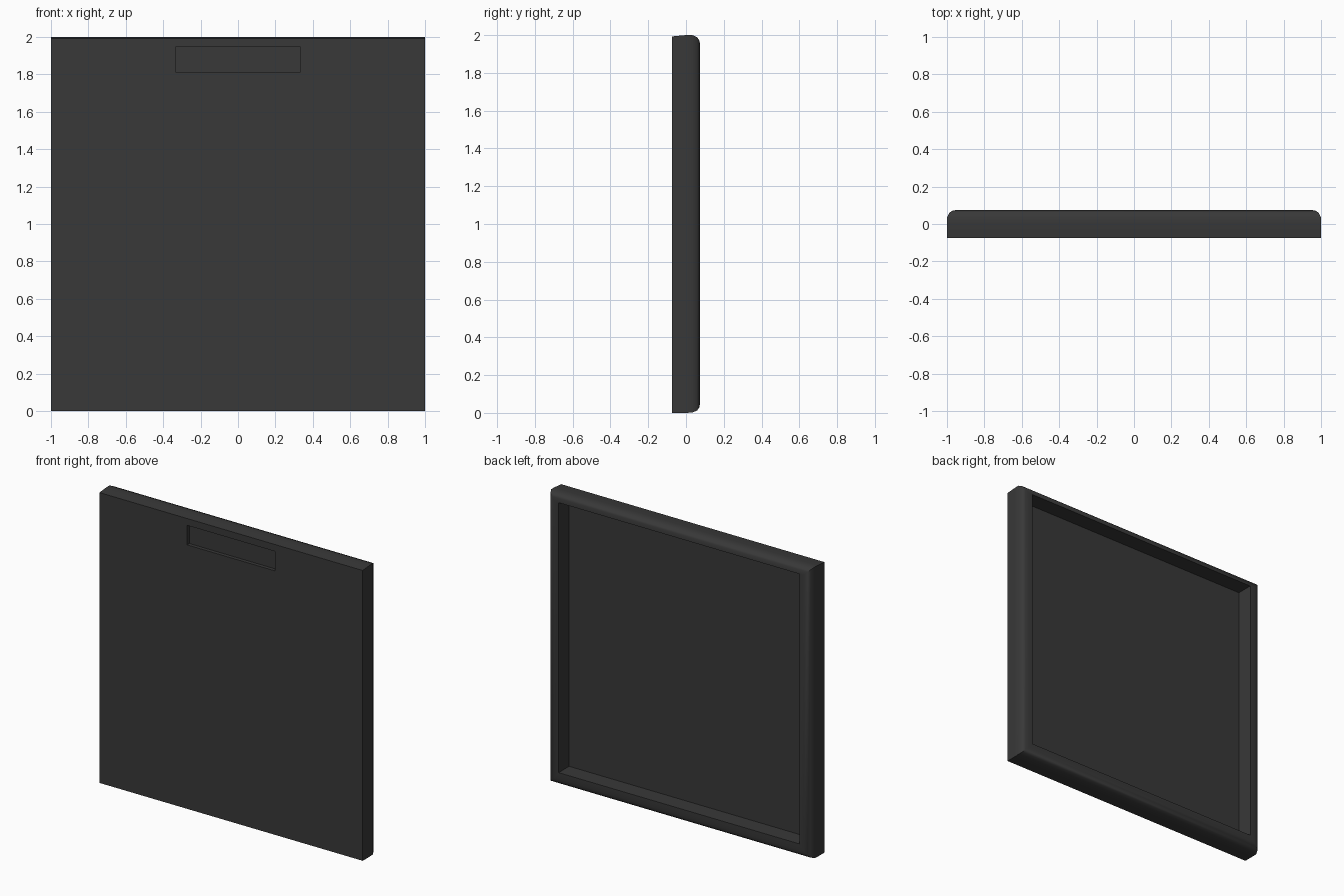
import bpy, bmesh, math

if "Cube" in bpy.data.objects:
    bpy.data.objects.remove(bpy.data.objects["Cube"])

# Rectangular sections from the handle slot floor, around the outer shell,
# to the floor of the rear recess: (y, half width, bottom z, top z)
sections = [
    (-0.050, 0.335, 1.812, 1.946),   # slot floor
    (-0.075, 0.335, 1.812, 1.946),   # slot mouth
    (-0.075, 1.000, 0.000, 1.993),   # front edge
    (0.000, 1.000, 0.000, 2.000),
    (0.034, 1.000, 0.002, 2.000),    # rounded rear edge
    (0.059, 0.988, 0.013, 1.989),
    (0.070, 0.973, 0.029, 1.973),
    (0.075, 0.950, 0.050, 1.952),
    (0.075, 0.915, 0.093, 1.946),    # recess mouth
    (-0.039, 0.915, 0.093, 1.946),   # recess floor
]

# Panel: loft the sections and cap both ends
bm = bmesh.new()
rings = []
for y, w, z0, z1 in sections:
    corners = [(-w, z0), (w, z0), (w, z1), (-w, z1)]
    rings.append([bm.verts.new((x, y, z)) for x, z in corners])
for a, b in zip(rings, rings[1:]):
    for i in range(4):
        j = (i + 1) % 4
        bm.faces.new((a[i], a[j], b[j], b[i]))
bm.faces.new(rings[0])
bm.faces.new(rings[-1])
bmesh.ops.recalc_face_normals(bm, faces=bm.faces)

mesh = bpy.data.meshes.new("tray_panel")
bm.to_mesh(mesh)
bm.free()
panel = bpy.data.objects.new("tray_panel", mesh)
bpy.context.collection.objects.link(panel)

# Dark plastic colour
mat = bpy.data.materials.new("dark_grey")
mat.diffuse_color = (0.04, 0.04, 0.04, 1)
mat.use_nodes = True
mat.node_tree.nodes["Principled BSDF"].inputs["Base Color"].default_value = mat.diffuse_color
mesh.materials.append(mat)

# Smooth the rounded rear edge only
bpy.context.view_layer.objects.active = panel
panel.select_set(True)
bpy.ops.object.shade_smooth_by_angle(angle=math.radians(35))
